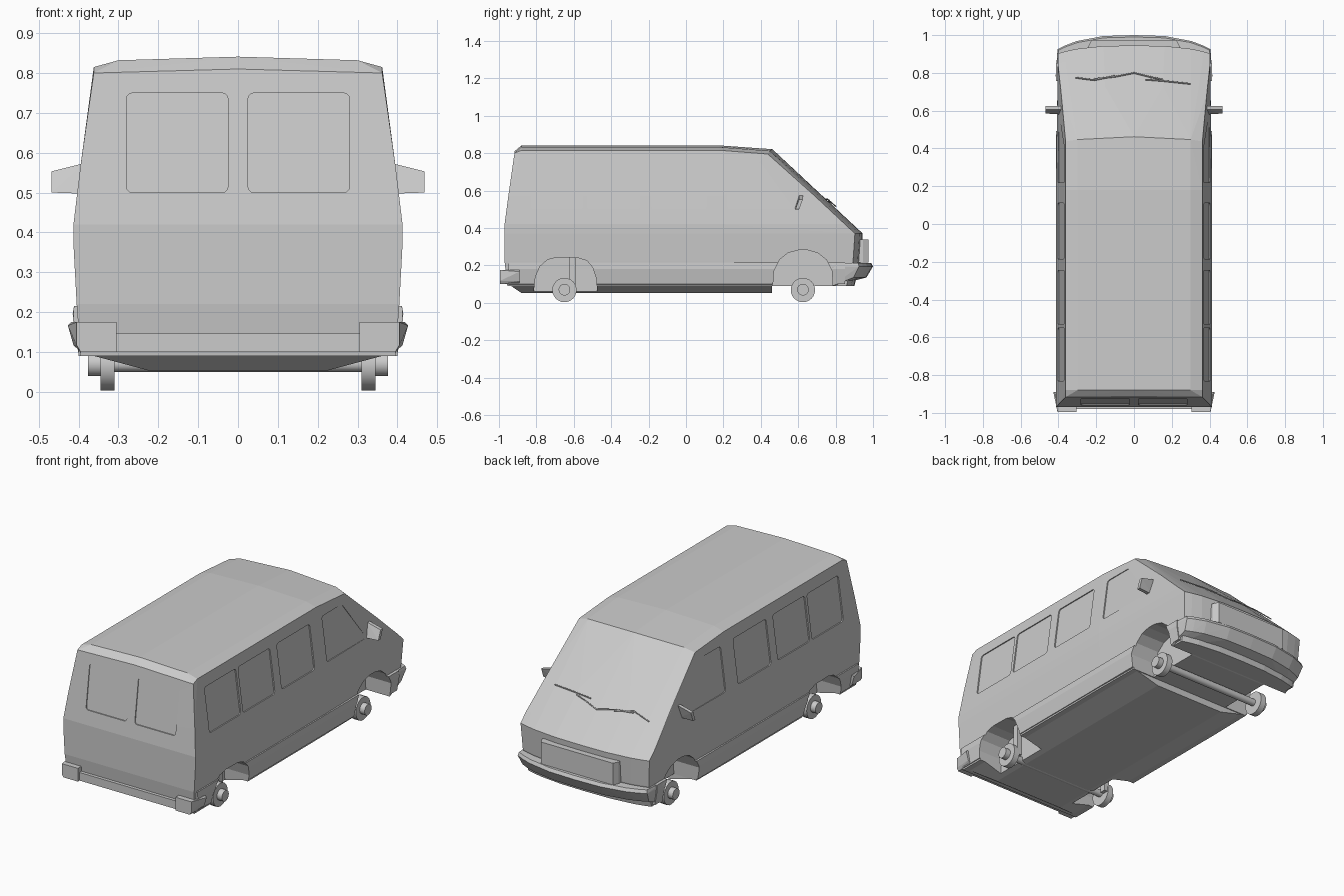
import bpy, bmesh
from mathutils import Vector

if "Cube" in bpy.data.objects:
    bpy.data.objects.remove(bpy.data.objects["Cube"])

GREY = (0.6, 0.6, 0.6, 1)
paint = bpy.data.materials.new("plain_grey")
paint.use_nodes = True
paint.diffuse_color = GREY
paint.node_tree.nodes["Principled BSDF"].inputs["Base Color"].default_value = GREY


def finish(name, bm):
    mesh = bpy.data.meshes.new(name)
    bm.to_mesh(mesh)
    bm.free()
    mesh.materials.append(paint)
    obj = bpy.data.objects.new(name, mesh)
    bpy.context.collection.objects.link(obj)
    return obj


def hull(name, points, round_axis=None):
    """Convex solid around points; optionally rounds the edges along one axis."""
    bm = bmesh.new()
    for p in points:
        bm.verts.new(p)
    res = bmesh.ops.convex_hull(bm, input=bm.verts)
    junk = {g for g in res["geom_interior"] + res["geom_unused"] if isinstance(g, bmesh.types.BMVert)}
    bmesh.ops.delete(bm, geom=list(junk), context="VERTS")
    bmesh.ops.dissolve_limit(bm, angle_limit=0.01, verts=bm.verts, edges=bm.edges)
    if round_axis is not None:
        edges = [e for e in bm.edges
                 if abs((e.verts[0].co - e.verts[1].co).normalized()[round_axis]) > 0.95]
        bmesh.ops.bevel(bm, geom=edges, offset=0.015, segments=3, profile=0.5, affect="EDGES")
    bmesh.ops.recalc_face_normals(bm, faces=bm.faces)
    return finish(name, bm)


def both(points):
    return [(s * x, y, z) for x, y, z in points for s in (1, -1)]


def box(x0, x1, y0, y1, z0, z1):
    return [(x, y, z) for x in (x0, x1) for y in (y0, y1) for z in (z0, z1)]


def cylinder(name, radius, x0, x1, y, z, sides=24):
    bm = bmesh.new()
    bmesh.ops.create_cone(bm, cap_ends=True, segments=sides, radius1=radius,
                          radius2=radius, depth=abs(x1 - x0))
    for v in bm.verts:
        v.co = Vector((v.co.z + (x0 + x1) / 2, v.co.x + y, v.co.y + z))
    bmesh.ops.recalc_face_normals(bm, faces=bm.faces)
    obj = finish(name, bm)
    for p in obj.data.polygons:
        p.use_smooth = len(p.vertices) == 4
    return obj


def cut(obj, cutters):
    for c in cutters:
        mod = obj.modifiers.new("cut", "BOOLEAN")
        mod.operation, mod.solver, mod.object = "DIFFERENCE", "EXACT", c
    deps = bpy.context.evaluated_depsgraph_get()
    mesh = bpy.data.meshes.new_from_object(obj.evaluated_get(deps))
    obj.modifiers.clear()
    obj.data = mesh


def screen_y(z):
    """Centre line of the sloping windscreen."""
    return 0.945 - (z - 0.37) * 1.07


def nose(w, y, z, bow=0.042):
    """Half of the bowed front outline at one height."""
    return [(w * t, y - bow * t ** 3, z) for t in (0, 0.4, 0.75, 0.9, 1)]


# Body shell: outlines at several heights, then the crowned roof
shell = []
for z, w, rear, front in ((0.09, 0.395, -0.955, 0.9), (0.22, 0.405, -0.97, 0.935),
                          (0.37, 0.413, -0.97, 0.945), (0.42, 0.413, -0.97, screen_y(0.42)),
                          (0.57, 0.395, -0.95, screen_y(0.57))):
    shell += [(w, rear, z), (w, 0.2, z)] + nose(w * 0.975, front, z)
for y, drop in ((-0.88, 0), (0.18, 0), (0.462, 0.02)):
    bow = 0.025 if drop else 0
    shell += [(0, y, 0.841 - drop), (0.3, y - bow * 0.6, 0.832 - drop), (0.362, y - bow, 0.815 - drop)]
shell += [(0, -0.917, 0.81), (0.362, -0.917, 0.8)]
body = hull("body_shell", both(shell))

# Lower skirt and floor pan
skirt = hull("lower_skirt", both([(w, y, z) for z, w in ((0.1, 0.4), (0.18, 0.414), (0.215, 0.412))
                                  for y in (-0.95, 0.85)]))
floor = hull("floor_pan", both([(0.4, -0.95, 0.1), (0.4, 0.46, 0.1), (0.22, -0.88, 0.052),
                                (0.22, 0.46, 0.052), (0.36, -0.93, 0.11), (0.36, 0.46, 0.11)]))

# Front bumper and number plate panel
bumper = hull("front_bumper", both(
    nose(0.405, 1.0, 0.195, 0.075) + nose(0.4, 0.99, 0.213, 0.07) + nose(0.395, 0.965, 0.135, 0.07)
    + [(0.415, 0.78, 0.195), (0.412, 0.78, 0.213), (0.4, 0.78, 0.088)]))
hull("front_panel", both([(x, y, z) for x, y in ((0.24, 0.9), (0.24, 0.945), (0.225, 0.975))
                          for z in (0.215, 0.338)]))

# Wheel arch cutters
front_arch = [(0.46, 0), (0.47, 0.17), (0.5, 0.23), (0.545, 0.266), (0.6, 0.281), (0.65, 0.281),
              (0.705, 0.266), (0.75, 0.23), (0.78, 0.17), (0.79, 0)]
rear_arch = [(-0.82, 0), (-0.805, 0.14), (-0.78, 0.195), (-0.74, 0.23), (-0.69, 0.242),
             (-0.58, 0.24), (-0.53, 0.225), (-0.5, 0.19), (-0.48, 0.13), (-0.47, 0)]
arches = [hull("arch_cutter", [(s * x, y, z) for y, z in arch for x in (0.25, 0.6)])
          for arch in (front_arch, rear_arch) for s in (1, -1)]

# Recessed side and rear windows
LOW, HIGH, DEPTH = 0.5, 0.75, 0.006
windows = []
for s in (1, -1):
    for back, low_front, high_front in ((0.22, 0.58, 0.4), (-0.185, 0.11, 0.11),
                                        (-0.53, -0.245, -0.245), (-0.83, -0.55, -0.55)):
        pts = []
        for z, w, front in ((LOW, 0.403, low_front), (HIGH, 0.3705, high_front)):
            pts += [(s * x, y, z) for x in (w - DEPTH, 0.5) for y in (back, front)]
        windows.append(hull("window_cutter", pts, 0))
    pts = []
    for z, rear in ((LOW, -0.959), (HIGH, -0.926)):
        pts += [(s * x, y, z) for x in (0.025, 0.28) for y in (rear + DEPTH, -1.1)]
    windows.append(hull("window_cutter", pts, 1))

cut(body, arches + windows)
for part in (skirt, floor, bumper):
    cut(part, arches)
for c in arches + windows:
    bpy.data.objects.remove(c)

# Rear bumper bar with its end caps
hull("rear_bumper_bar", box(-0.31, 0.31, -0.98, -0.9, 0.1, 0.146))
for s, side in ((1, "left"), (-1, "right")):
    cap = []
    for x, z in ((0.305, 0.1), (0.395, 0.1), (0.413, 0.117), (0.427, 0.166), (0.418, 0.175), (0.305, 0.175)):
        cap += [(s * x, -0.89, z), (s * min(x, 0.405), -0.995, z)]
    hull(side + "_rear_bumper_cap", cap)

    # Door mirror
    hull(side + "_mirror", [(s * x, y + dy, z) for x, y, z in
                            ((0.385, 0.58, 0.497), (0.468, 0.585, 0.5),
                             (0.385, 0.605, 0.574), (0.468, 0.605, 0.553)) for dy in (0, 0.02)])

    # Wheels, hubs and rear strut
    for end, y in (("front", 0.625), ("rear", -0.65)):
        cylinder(f"{end}_{side}_wheel", 0.065, s * 0.31, s * 0.345, y, 0.068)
        cylinder(f"{end}_{side}_hub", 0.031, s * 0.34, s * 0.376, y, 0.07)
    hull(side + "_rear_strut", [(s * x, y, z) for x, y, z in box(0.29, 0.32, -0.625, -0.59, 0.06, 0.245)])

for end, y in (("front", 0.625), ("rear", -0.65)):
    cylinder(end + "_axle", 0.02, -0.32, 0.32, y, 0.07, 16)


# Wipers lying on the windscreen
def wiper(name, path):
    curve = bpy.data.curves.new(name, "CURVE")
    curve.dimensions = "3D"
    curve.bevel_depth = 0.004
    curve.bevel_resolution = 0
    curve.use_fill_caps = True
    spline = curve.splines.new("POLY")
    spline.points.add(len(path) - 1)
    for p, (x, y) in zip(spline.points, path):
        z = 0.37 + (0.945 - 0.042 * (abs(x) / 0.4) ** 3 - y) / 1.07
        p.co = (x, y, z + 0.01, 1)
    curve.materials.append(paint)
    bpy.context.collection.objects.link(bpy.data.objects.new(name, curve))


wiper("right_wiper_arm", [(0, 0.8), (-0.1, 0.78), (-0.21, 0.768)])
wiper("right_wiper_blade", [(-0.31, 0.775), (-0.21, 0.762), (-0.1, 0.785)])
wiper("left_wiper_arm", [(0, 0.8), (0.08, 0.78), (0.15, 0.765)])
wiper("left_wiper_blade", [(0.06, 0.765), (0.15, 0.758), (0.3, 0.742)])
